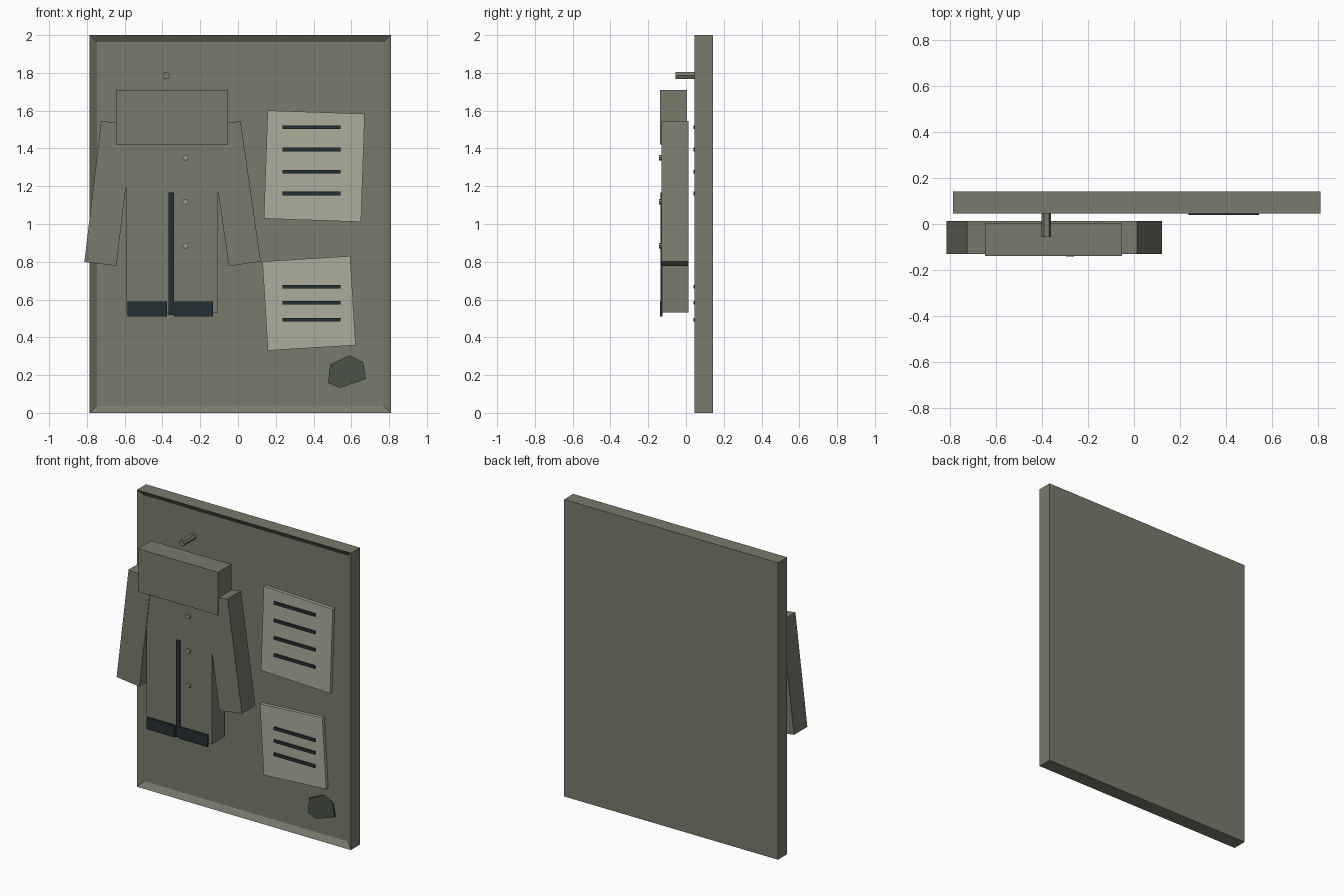
import bpy, bmesh, math

if "Cube" in bpy.data.objects:
    bpy.data.objects.remove(bpy.data.objects["Cube"])


def material(name, rgb):
    m = bpy.data.materials.new(name)
    m.diffuse_color = (*rgb, 1)
    m.use_nodes = True
    m.node_tree.nodes["Principled BSDF"].inputs["Base Color"].default_value = m.diffuse_color
    return m


OLIVE = material("olive_grey", (0.190, 0.196, 0.146))
PAPER = material("paper", (0.42, 0.42, 0.325))
INK = material("dark_teal", (0.017, 0.030, 0.032))
STONE = material("dark_green", (0.068, 0.087, 0.061))
PEARL = material("button_grey", (0.30, 0.30, 0.24))


def prism(name, pts, y0, y1, mat):
    """Extrude an (x, z) outline from front y0 to back y1."""
    bm = bmesh.new()
    front = [bm.verts.new((x, y0, z)) for x, z in pts]
    back = [bm.verts.new((x, y1, z)) for x, z in pts]
    bm.faces.new(front)
    bm.faces.new(back[::-1])
    n = len(pts)
    for i in range(n):
        j = (i + 1) % n
        bm.faces.new((front[j], front[i], back[i], back[j]))
    bmesh.ops.recalc_face_normals(bm, faces=bm.faces)
    me = bpy.data.meshes.new(name)
    bm.to_mesh(me)
    bm.free()
    me.materials.append(mat)
    ob = bpy.data.objects.new(name, me)
    bpy.context.collection.objects.link(ob)
    return ob


def rect(cx, cz, w, h, deg=0):
    """Rectangle outline turned by deg about its centre."""
    c, s = math.cos(math.radians(deg)), math.sin(math.radians(deg))
    corners = ((-w / 2, -h / 2), (w / 2, -h / 2), (w / 2, h / 2), (-w / 2, h / 2))
    return [(cx + x * c - z * s, cz + x * s + z * c) for x, z in corners]


def ngon(cx, cz, rx, rz, n):
    return [(cx + rx * math.cos(math.tau * i / n), cz + rz * math.sin(math.tau * i / n))
            for i in range(n)]


# Board with a shallow recessed front
board = prism("board", rect(0.012, 1.0, 1.594, 2.0), 0.045, 0.142, OLIVE)
bm = bmesh.new()
bm.from_mesh(board.data)
front_faces = [f for f in bm.faces if f.normal.y < -0.9]
bmesh.ops.inset_individual(bm, faces=front_faces, thickness=0.053, depth=-0.026)
bm.to_mesh(board.data)
bm.free()

# Hanging peg
prism("peg", ngon(-0.38, 1.786, 0.0205, 0.0205, 6), -0.056, 0.08, OLIVE)

# Coat: body, shoulder block and splayed sleeves
prism("coat_body", rect(-0.35, 1.03, 0.487, 0.995), -0.126, 0.014, OLIVE)
prism("coat_shoulders", rect(-0.35, 1.565, 0.594, 0.29), -0.138, 0.004, OLIVE)
prism("left_sleeve", rect(-0.684, 1.162, 0.171, 0.752, -6.8), -0.130, 0.012, OLIVE)
prism("right_sleeve", rect(-0.0175, 1.161, 0.171, 0.752, 8.2), -0.130, 0.012, OLIVE)

# Dark coat trim
prism("front_seam", rect(-0.3535, 0.8425, 0.029, 0.651), -0.135, -0.124, INK)
prism("left_hem", rect(-0.4805, 0.551, 0.209, 0.079), -0.138, -0.124, INK)
prism("right_hem", rect(-0.2355, 0.551, 0.207, 0.079), -0.138, -0.124, INK)

# Buttons
for i, z in enumerate((1.351, 1.118, 0.885)):
    prism(f"button_{i + 1}", ngon(-0.278, z, 0.017, 0.015, 8), -0.142, -0.124, PEARL)

# Two tilted sheets with ruled lines
prism("upper_sheet", rect(0.404, 1.306, 0.515, 0.573, -2), 0.049, 0.073, PAPER)
prism("lower_sheet", rect(0.376, 0.58, 0.466, 0.473, 3.5), 0.049, 0.073, PAPER)
for i, z in enumerate((1.512, 1.394, 1.277, 1.161, 0.668, 0.583, 0.493)):
    prism(f"sheet_line_{i + 1}", rect(0.39, z, 0.307, 0.02), 0.040, 0.050, INK)

# Irregular dark patch in the lower corner
prism("patch", [(0.488, 0.257), (0.591, 0.305), (0.662, 0.27), (0.678, 0.18),
                (0.54, 0.132), (0.477, 0.159)], 0.060, 0.073, STONE)
